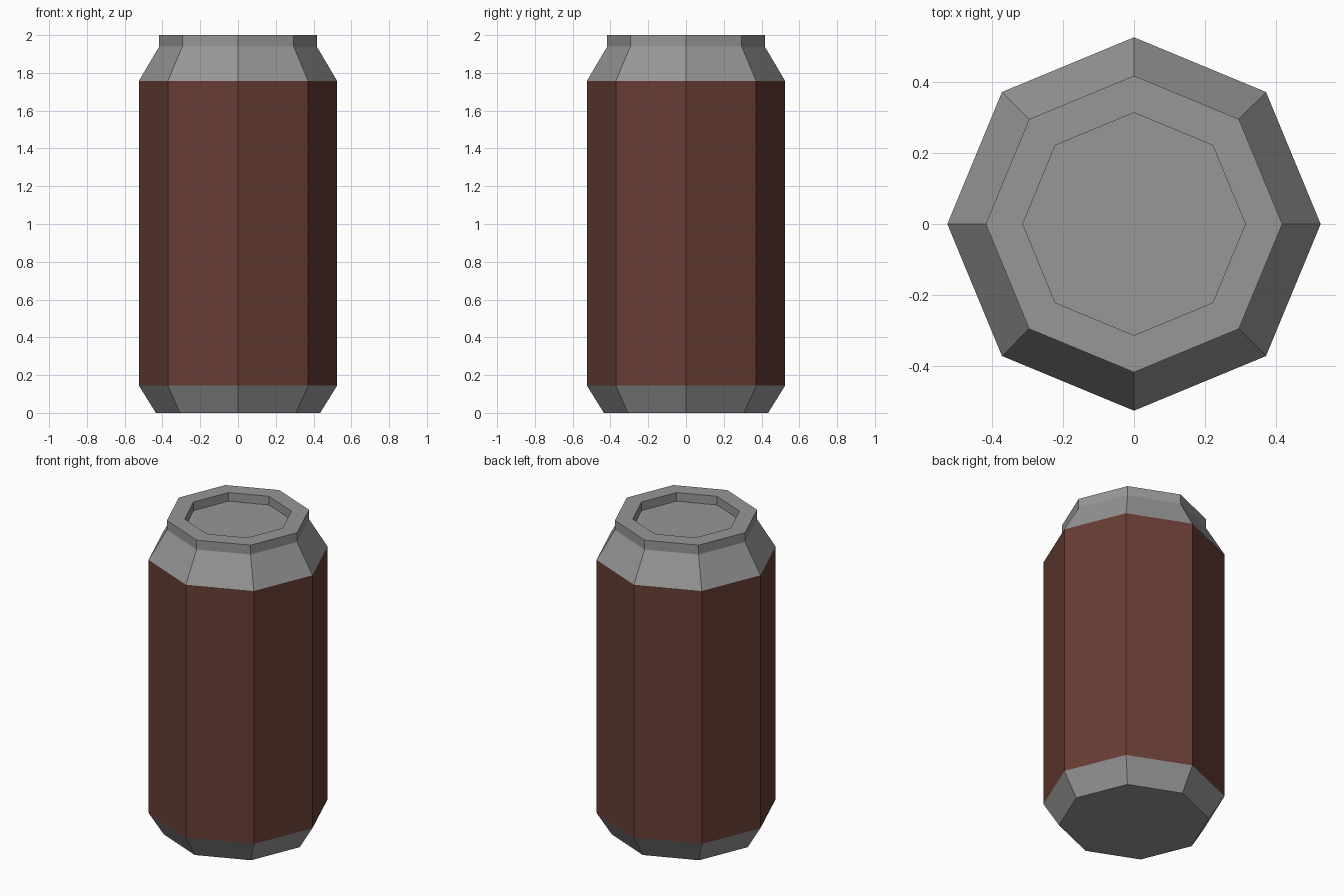
import bpy
import bmesh
from math import cos, sin, tau

cube = bpy.data.objects.get("Cube")
if cube:
    bpy.data.objects.remove(cube, do_unlink=True)

SIDES = 8


def material(name, colour):
    mat = bpy.data.materials.new(name)
    mat.use_nodes = True
    mat.diffuse_color = (*colour, 1)
    mat.node_tree.nodes["Principled BSDF"].inputs["Base Color"].default_value = (*colour, 1)
    return mat


def lathe(name, profile, mat, cap_start=False, cap_end=False):
    """Revolve a (radius, height) profile, listed bottom to top, into flat facets."""
    bm = bmesh.new()
    rings = [[bm.verts.new((r * cos(tau * i / SIDES), r * sin(tau * i / SIDES), z))
              for i in range(SIDES)] for r, z in profile]
    for low, high in zip(rings, rings[1:]):
        for i in range(SIDES):
            j = (i + 1) % SIDES
            bm.faces.new((low[i], low[j], high[j], high[i]))
    if cap_start:
        bm.faces.new(rings[0][::-1])
    if cap_end:
        bm.faces.new(rings[-1])
    mesh = bpy.data.meshes.new(name)
    bm.to_mesh(mesh)
    bm.free()
    mesh.materials.append(mat)
    obj = bpy.data.objects.new(name, mesh)
    bpy.context.collection.objects.link(obj)
    return obj


metal = material("grey metal", (0.31, 0.31, 0.31))
paint = material("dark red paint", (0.135, 0.047, 0.035))

# Tapered metal base, closed underneath
lathe("can_base", [(0.435, 0), (0.525, 0.145)], metal, cap_start=True)

# Painted body
lathe("can_body", [(0.525, 0.145), (0.525, 1.757)], paint)

# Shoulder, rim and recessed lid
lathe("can_top", [(0.525, 1.757), (0.417, 1.94), (0.417, 2.0),
                  (0.313, 2.0), (0.313, 1.945)], metal, cap_end=True)
